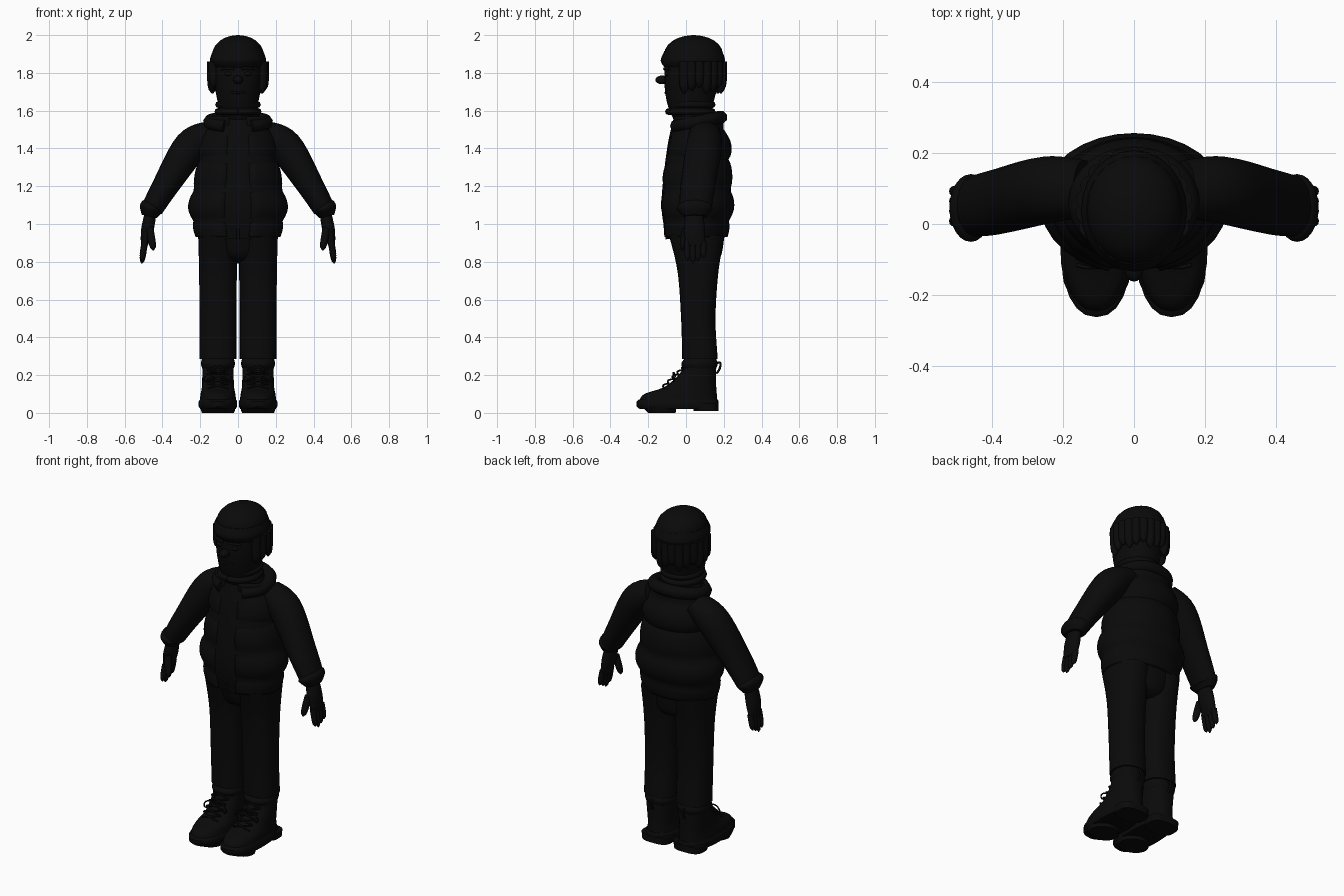
import bpy, bmesh, math
from mathutils import Vector

cube = bpy.data.objects.get("Cube")
if cube:
    bpy.data.objects.remove(cube, do_unlink=True)

COLOUR = (.003, .003, .003, 1)
black = bpy.data.materials.new("matte black")
black.use_nodes = True
black.diffuse_color = COLOUR
black.node_tree.nodes["Principled BSDF"].inputs["Base Color"].default_value = COLOUR

LEG = .106  # distance of each leg from the middle


def add_object(name, data, mirror):
    data.materials.append(black)
    obj = bpy.data.objects.new(name, data)
    bpy.context.collection.objects.link(obj)
    if mirror:
        obj.modifiers.new("mirror", 'MIRROR')
    return obj


def add_mesh(name, bm, mirror):
    bmesh.ops.recalc_face_normals(bm, faces=bm.faces)
    for face in bm.faces:
        face.smooth = True
    mesh = bpy.data.meshes.new(name)
    bm.to_mesh(mesh)
    bm.free()
    mesh.set_sharp_from_angle(angle=math.radians(45))
    return add_object(name, mesh, mirror)


def refine(rows, steps=6):
    """Insert smoothly interpolated rows between the given ones."""
    rows = [Vector(row) for row in rows]
    padded = [rows[0], *rows, rows[-1]]
    result = []
    for a, b, c, d in zip(padded, padded[1:], padded[2:], padded[3:]):
        for i in range(steps):
            t = i / steps
            bend = (2 * a - 5 * b + 4 * c - d) * t + (3 * (b - c) + d - a) * t * t
            result.append(b + ((c - a) + bend) * t / 2)
    return result + [rows[-1]]


def loft(name, rows, x=0, sides=24, power=2, gap=0, mirror=False):
    """Skin oval rows of (height, half width, front y, back y, optional x)."""
    bm = bmesh.new()
    centres = [Vector((row[4] if len(row) > 4 else x, (row[2] + row[3]) / 2, row[0]))
               for row in rows]
    count = sides + 1 if gap else sides
    loops = []
    for i, (row, centre) in enumerate(zip(rows, centres)):
        along = centres[min(i + 1, len(rows) - 1)] - centres[max(i - 1, 0)]
        along.y = 0
        across = Vector((0, 1, 0)).cross(along.normalized())
        loop = []
        for k in range(count):
            angle = gap - math.pi / 2 + k / sides * 2 * (math.pi - gap)
            c, s = (math.copysign(abs(v) ** (2 / power), v)
                    for v in (math.cos(angle), math.sin(angle)))
            depth = Vector((0, (row[3] - row[2]) / 2, 0))
            loop.append(bm.verts.new(centre + across * row[1] * c + depth * s))
        loops.append(loop)
    for low, high in zip(loops, loops[1:]):
        for k in range(sides):
            n = (k + 1) % count
            bm.faces.new((low[k], low[n], high[n], high[k]))
    if not gap:
        bm.faces.new(loops[0])
        bm.faces.new(loops[-1])
    return add_mesh(name, bm, mirror)


def ball(name, centre, size, mirror=False):
    bm = bmesh.new()
    bmesh.ops.create_uvsphere(bm, u_segments=16, v_segments=10, radius=1)
    for v in bm.verts:
        v.co = Vector(centre) + v.co * Vector(size)
    return add_mesh(name, bm, mirror)


def cord(name, points, radius, mirror=False):
    curve = bpy.data.curves.new(name, 'CURVE')
    curve.dimensions = '3D'
    curve.bevel_depth, curve.bevel_resolution = radius, 2
    curve.resolution_u = 4
    curve.use_fill_caps = True
    line = curve.splines.new('NURBS')
    line.points.add(len(points) - 1)
    for point, co in zip(line.points, points):
        point.co = (*co, 1)
    line.use_endpoint_u = True
    return add_object(name, curve, mirror)


def hoop(name, z, width, front, back, radius, gap=0, tilt=0):
    """Rolled ring around the neck, lower in front when tilted."""
    points = []
    for i in range(25):
        a = gap + i / 24 * 2 * (math.pi - gap)
        points.append((width * math.sin(a),
                       (front + back) / 2 - math.cos(a) * (back - front) / 2,
                       z - tilt * math.cos(a)))
    return cord(name, points, radius)


def digit(name, start, end, radius, mirror=False):
    """Rounded finger shape, also used for hair locks."""
    start, end = Vector(start), Vector(end)
    rows = []
    for i in range(9):
        t = i / 8
        p = start.lerp(end, t)
        r = radius * max(1 - t ** 6, .02) ** .5
        rows.append((p.z, r, p.y - r, p.y + r, p.x))
    return loft(name, rows, sides=12, mirror=mirror)


# Shirt and its front strip
loft("shirt", refine([(.92, .21, -.1, .2), (1.1, .23, -.13, .22),
                      (1.4, .19, -.1, .2), (1.58, .11, -.06, .16)]))
cord("shirt_placket", [(0, -.1, .92), (0, -.14, 1.1), (0, -.1, 1.4), (0, -.07, 1.5)], .008)

# Open vest, with evenly spaced quilt seams
quilts = []
for z, width, front, back in refine([(.93, .225, -.12, .22), (1.08, .265, -.14, .255),
                                     (1.26, .23, -.13, .245), (1.42, .21, -.1, .24),
                                     (1.57, .17, -.07, .19)], 8):
    seam = .025 * (1 - abs(math.sin(math.pi * (z - 1.02) / .16)) ** .5)
    quilts.append((z, width - seam, front + seam, back - seam))
vest = loft("vest", quilts, sides=30, gap=.28)
padding = vest.modifiers.new("padding", 'SOLIDIFY')
padding.thickness = .025
hoop("vest_collar", 1.54, .15, -.065, .185, .036, gap=.45, tilt=.025)

# Sleeves, cuffs and hands
loft("sleeve", refine([(1.49, .06, .02, .18, .14), (1.41, .09, 0, .19, .25),
                       (1.2, .07, -.03, .155, .385), (1.08, .058, -.035, .135, .455)]),
     mirror=True)
loft("cuff", refine([(1.1, .055, -.035, .13, .45), (1.08, .062, -.05, .14, .46),
                     (1.04, .04, -.015, .11, .47)]), mirror=True)
loft("palm", refine([(1.07, .03, 0, .09, .46), (.97, .033, -.01, .1, .48),
                     (.885, .018, 0, .1, .497)]), mirror=True)
for i, finger in enumerate(("index", "middle", "ring", "little")):
    y = .008 + i * .028
    digit(finger + "_finger", (.492, y, .91), (.51, y, .79 + abs(i - 1) * .015), .0165, True)
digit("thumb", (.468, 0, .98), (.447, -.02, .86), .02, True)

# Trousers
loft("trouser_leg", refine([(.285, .097, -.02, .168), (.5, .098, -.026, .156),
                            (.75, .1, -.045, .172), (.94, .105, -.09, .205)]),
     x=LEG, power=2.3, mirror=True)
loft("trouser_seat", refine([(.79, .06, .03, .14), (.83, .15, -.05, .185),
                             (.95, .2, -.09, .205)]))

# Boots
loft("boot_sole", [(.02, .094, -.245, .165), (.035, .102, -.262, .173),
                   (.06, .102, -.262, .173), (.07, .096, -.25, .168)],
     x=LEG, power=2.3, mirror=True)
loft("boot_tread", [(0, .085, -.2, -.055), (.03, .095, -.23, -.05)], x=LEG, mirror=True)
loft("boot_heel", [(.01, .09, .04, .173), (.05, .095, .04, .173)],
     x=LEG, power=3, mirror=True)
loft("boot_upper", refine([(.06, .097, -.25, .165), (.1, .092, -.22, .163),
                           (.14, .085, -.11, .16), (.22, .083, -.025, .16),
                           (.3, .085, -.01, .16)]), x=LEG, power=2.3, mirror=True)
loft("boot_collar", refine([(.235, .083, -.015, .16), (.26, .09, -.025, .168),
                            (.285, .085, -.01, .16)]), x=LEG, power=2.3, mirror=True)
for side in (-1, 1):
    for i in range(5):
        y, z = .025 * i - .125, .14 + .024 * i
        cord("boot_lace", [(LEG - side * .055, y + .01, z - .01), (LEG, y - .01, z + .01),
                           (LEG + side * .055, y + .03, z + .015)], .005, True)
    cord("lace_bow", [(LEG, -.055, .2), (LEG + side * .03, -.075, .23),
                      (LEG + side * .1, -.06, .18), (LEG + side * .06, -.07, .15),
                      (LEG, -.055, .2)], .004, True)
cord("boot_pull_tab", [(LEG, .16, .21), (LEG, .18, .22), (LEG, .2, .29), (LEG, .16, .26)],
     .006, True)

# Head and rolled neck
loft("head", refine([(1.54, .09, -.06, .13), (1.64, .107, -.1, .145),
                     (1.76, .127, -.115, .175), (1.87, .125, -.11, .18)]), power=2.2)
for z, width, front in ((1.595, .108, -.093), (1.632, .104, -.078)):
    hoop("neck_roll", z, width, front, .14, .018)

# Face
ball("nose", (0, -.128, 1.763), (.026, .034, .023))
ball("eyelid", (.047, -.1, 1.795), (.024, .014, .012), True)
cord("eyebrow", [(.02, -.115, 1.82), (.05, -.112, 1.83), (.085, -.09, 1.82)], .007, True)
cord("mouth", [(-.04, -.103, 1.7), (0, -.115, 1.69), (.04, -.103, 1.7)], .006)

# Hair locks around the sides and back
for i in range(15):
    angle = math.radians(16 * i - 22)
    x, y = .138 * math.cos(angle), .045 + .145 * math.sin(angle)
    digit("hair_lock", (x, y, 1.86), (x, y, 1.69 + .015 * (i % 3)), .027)

# Knitted cap with a rolled brim
dome = []
for i in range(7):
    angle = math.radians(14.5 * i)
    r = math.cos(angle)
    dome.append((1.9 + .1 * math.sin(angle), .135 * r, .04 - .155 * r, .04 + .155 * r))
loft("cap_crown", dome, sides=20)
loft("cap_brim", refine([(1.825, .13, -.11, .19), (1.865, .149, -.134, .207),
                         (1.915, .134, -.115, .192)]))
